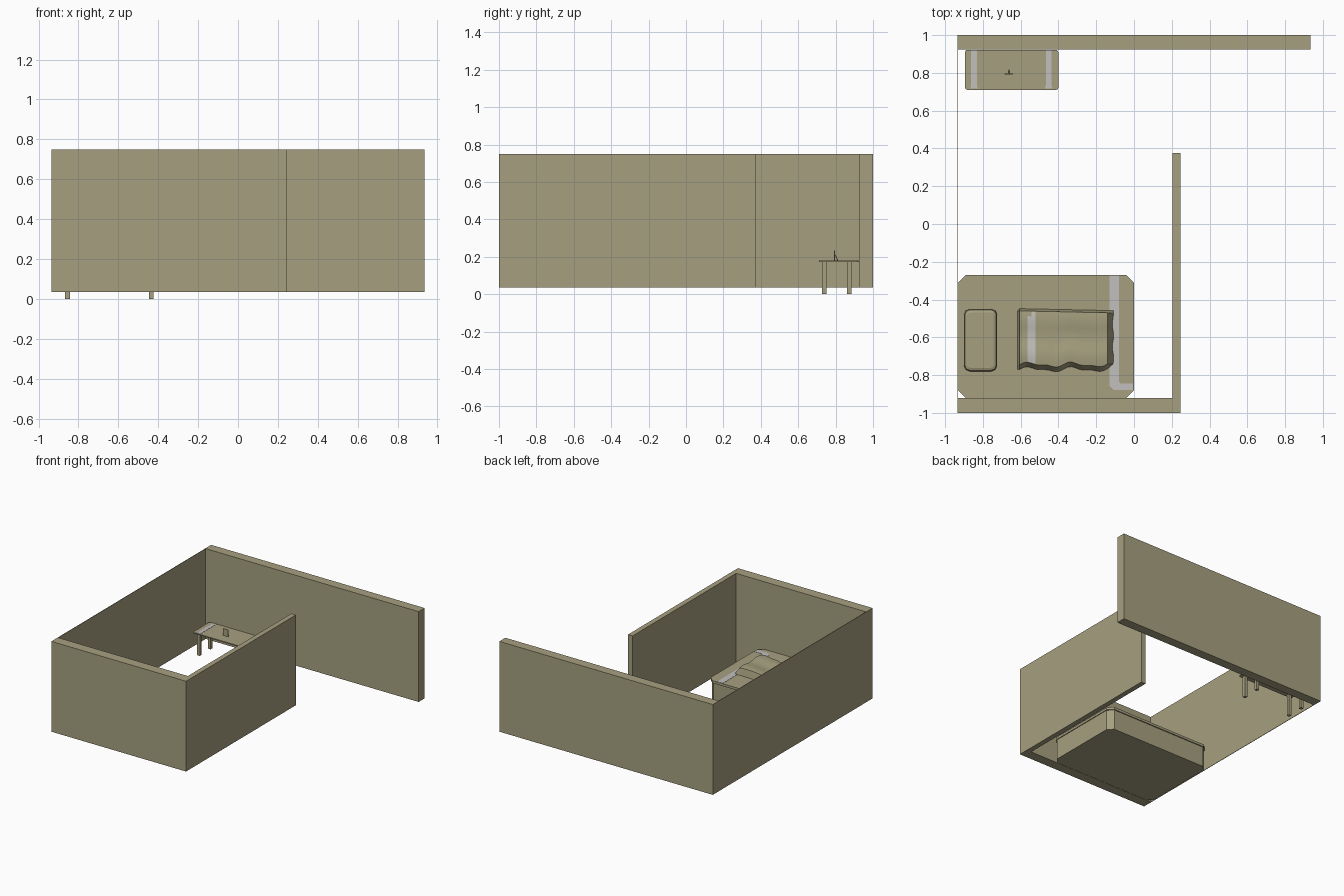
import bpy, bmesh, math

if "Cube" in bpy.data.objects:
    bpy.data.objects.remove(bpy.data.objects["Cube"])

def material(name, rgb):
    m = bpy.data.materials.new(name)
    m.diffuse_color = (*rgb, 1)
    m.use_nodes = True
    m.node_tree.nodes["Principled BSDF"].inputs["Base Color"].default_value = m.diffuse_color
    return m

KHAKI = material("khaki", (0.381, 0.351, 0.212))
GREY = material("light grey", (0.54, 0.53, 0.51))

def finish(name, bm, mat):
    bmesh.ops.recalc_face_normals(bm, faces=bm.faces)
    me = bpy.data.meshes.new(name)
    bm.to_mesh(me)
    bm.free()
    me.materials.append(mat)
    ob = bpy.data.objects.new(name, me)
    bpy.context.collection.objects.link(ob)
    return ob

def prism(name, pts, z0, z1, mat=KHAKI):
    """Extrude a flat outline from z0 to z1."""
    bm = bmesh.new()
    face = bm.faces.new([bm.verts.new((x, y, z0)) for x, y in pts])
    ext = bmesh.ops.extrude_face_region(bm, geom=[face])
    for v in ext["geom"]:
        if isinstance(v, bmesh.types.BMVert):
            v.co.z = z1
    return finish(name, bm, mat)

def box(name, x0, x1, y0, y1, z0, z1, mat=KHAKI):
    return prism(name, [(x0, y0), (x1, y0), (x1, y1), (x0, y1)], z0, z1, mat)

def rounded(x0, x1, y0, y1, r, seg):
    """Rectangle outline with chamfered (seg=1) or rounded corners."""
    out = []
    for cx, cy, a in ((x1 - r, y0 + r, -90), (x1 - r, y1 - r, 0),
                      (x0 + r, y1 - r, 90), (x0 + r, y0 + r, 180)):
        for i in range(seg + 1):
            t = math.radians(a + 90 * i / seg)
            out.append((cx + r * math.cos(t), cy + r * math.sin(t)))
    return out

# walls
Z0, Z1 = 0.035, 0.75
box("back_wall", -0.935, 0.935, 0.925, 1.0, Z0, Z1)
prism("front_and_right_wall", [(-0.935, -1), (0.245, -1), (0.245, 0.375),
      (0.205, 0.375), (0.205, -0.92), (-0.935, -0.92)], Z0, Z1)
box("left_wall", -0.935, -0.931, -0.92, 0.925, Z0, Z1)

# bed
BT = 0.215
prism("bed_base", rounded(-0.927, -0.006, -0.918, -0.278, 0.04, 1), Z0, 0.196)
prism("mattress_top", rounded(-0.931, 0.0, -0.92, -0.27, 0.04, 1), 0.196, BT)
prism("mattress_stripe", [(-0.13, -0.272), (-0.13, -0.855), (-0.105, -0.88),
      (-0.006, -0.88), (-0.006, -0.845), (-0.07, -0.845), (-0.08, -0.835),
      (-0.08, -0.272)], BT - 0.001, BT + 0.002, GREY)

# pillow
pillow = prism("pillow", rounded(-0.90, -0.725, -0.78, -0.45, 0.03, 2), BT, 0.262)
bev = pillow.modifiers.new("soft_edge", "BEVEL")
bev.width, bev.segments = 0.018, 2
bev.limit_method, bev.angle_limit = "ANGLE", math.radians(60)

# blanket: wavy plateau with a ragged hem falling to the mattress
def blanket():
    nx, ny = 24, 12
    bm = bmesh.new()
    grid = []
    for j in range(ny + 1):
        row = []
        for i in range(nx + 1):
            u = min(max((i - 1) / (nx - 2), 0), 1)
            v = min(max((j - 1) / (ny - 2), 0), 1)
            x = -0.605 + 0.465 * u
            y = -0.745 + 0.275 * v
            y += (1 - v) * (0.010 * math.sin(13 * u) + 0.006 * math.sin(25 * u))
            y += v * 0.010 * (1 - u) 
            z = 0.262 + 0.007 * math.sin(7 * u + 2 * v) + 0.005 * math.sin(9 * v)
            if i in (0, nx) or j in (0, ny):
                z = BT
                if j == 0:
                    y -= 0.025
                if j == ny:
                    y += 0.012
                if i == 0:
                    x -= 0.013
                if i == nx:
                    x += 0.030 + 0.004 * math.sin(14 * v)
            row.append(bm.verts.new((x, y, z)))
        grid.append(row)
    for j in range(ny):
        for i in range(nx):
            bm.faces.new((grid[j][i], grid[j][i + 1], grid[j + 1][i + 1], grid[j + 1][i]))
    ob = finish("blanket", bm, KHAKI)
    ob.data.materials.append(GREY)
    # light stripe near the head end
    for p in ob.data.polygons:
        if -0.565 < p.center.x < -0.530 and p.normal.z > 0.8 and p.center.y < -0.475:
            p.material_index = 1
    bpy.context.view_layer.objects.active = ob
    ob.select_set(True)
    bpy.ops.object.shade_smooth_by_angle(angle=math.radians(35))
    ob.select_set(False)

blanket()

# table
TT = 0.18
prism("table_top", rounded(-0.895, -0.40, 0.71, 0.922, 0.014, 3), 0.172, TT)
for i, x in enumerate((-0.855, -0.435)):
    for j, y in enumerate((0.738, 0.873)):
        box(f"table_leg_{i}{j}", x - 0.012, x + 0.012, y - 0.012, y + 0.012, 0, 0.173)
for i, (x0, x1) in enumerate(((-0.862, -0.832), (-0.467, -0.437))):
    s = -1 if i == 0 else 1
    foot = (x0 + x1) / 2
    prism(f"table_stripe_{i}", [(x0, 0.735), (foot - 0.02, 0.718), (foot + 0.02, 0.718),
          (x1, 0.735), (x1, 0.92), (x0, 0.92)], TT - 0.001, TT + 0.0015, GREY)

# picture frame with a rear strut
box("picture_frame", -0.685, -0.640, 0.792, 0.797, TT, 0.235)
strut = box("frame_strut", -0.665, -0.660, 0.795, 0.800, TT, 0.212)
for v in strut.data.vertices:
    if v.co.z < 0.2:
        v.co.y += 0.014
